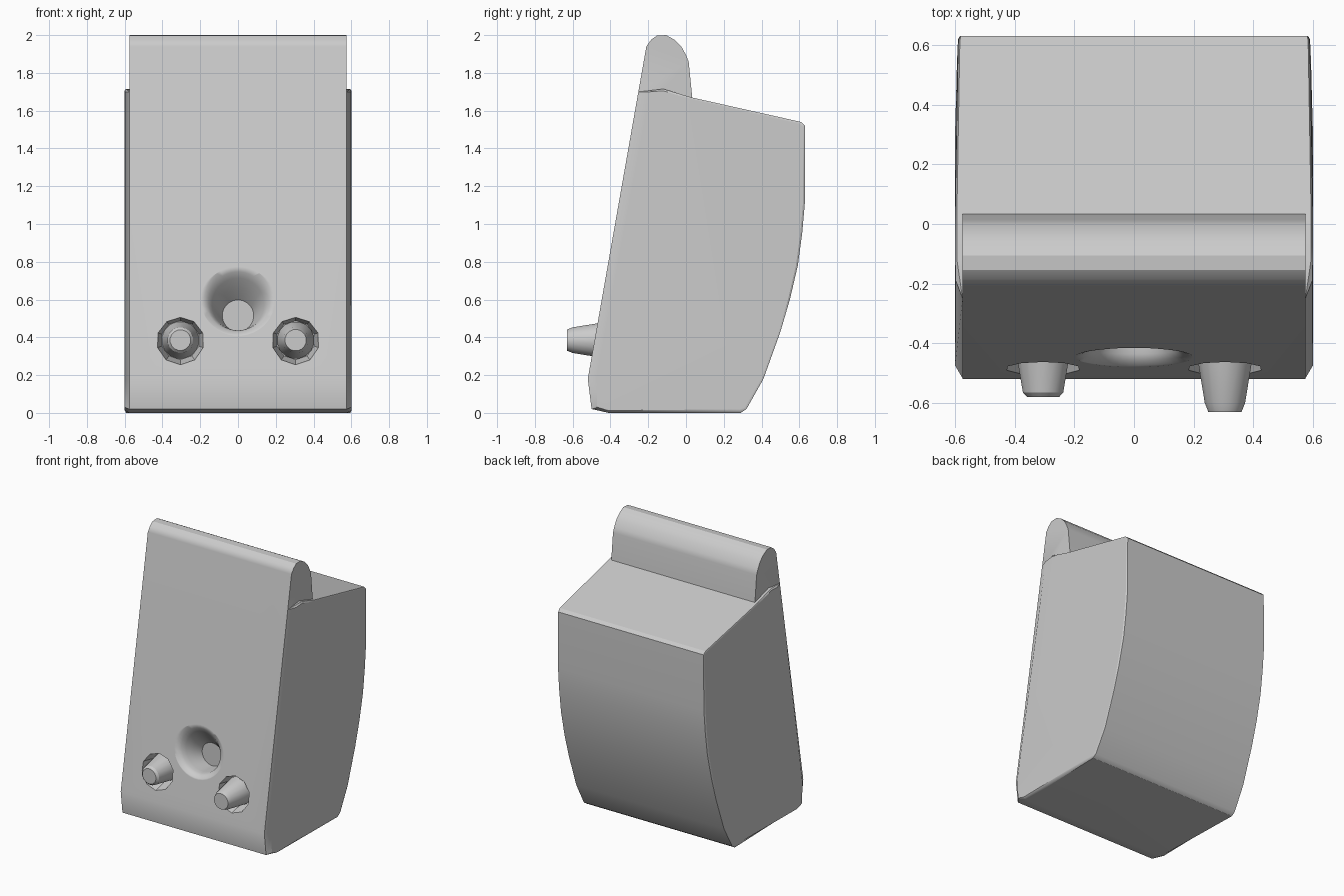
import bpy, bmesh
from math import sin, cos, pi, radians

if "Cube" in bpy.data.objects:
    bpy.data.objects.remove(bpy.data.objects["Cube"])


def loft(name, rings):
    """Closed solid skinned through rings of equal point count."""
    bm = bmesh.new()
    loops = [[bm.verts.new(p) for p in r] for r in rings]
    n = len(loops[0])
    for a, b in zip(loops, loops[1:]):
        for i in range(n):
            j = (i + 1) % n
            bm.faces.new((a[i], a[j], b[j], b[i]))
    bm.faces.new(loops[0])
    bm.faces.new(loops[-1])
    bmesh.ops.recalc_face_normals(bm, faces=bm.faces)
    me = bpy.data.meshes.new(name)
    bm.to_mesh(me)
    bm.free()
    ob = bpy.data.objects.new(name, me)
    bpy.context.collection.objects.link(ob)
    return ob


def circle(x, y, z, r, n, tilt=0.0):
    """Ring facing -y; tilt leans it back along the front slope."""
    return [(x + r * cos(2 * pi * (i + .5) / n),
             y + tilt * r * sin(2 * pi * (i + .5) / n),
             z + r * sin(2 * pi * (i + .5) / n)) for i in range(n)]


def boolean(target, other, op):
    m = target.modifiers.new(op, 'BOOLEAN')
    m.object, m.operation, m.solver = other, op, 'EXACT'
    bpy.context.view_layer.objects.active = target
    bpy.ops.object.modifier_apply(modifier=m.name)
    bpy.data.objects.remove(other)


def smooth(ob, angle=30):
    bpy.ops.object.select_all(action='DESELECT')
    ob.select_set(True)
    bpy.context.view_layer.objects.active = ob
    bpy.ops.object.shade_smooth_by_angle(angle=radians(angle))


SLOPE = 0.31 / 1.76


def front(z):
    return -0.52 + SLOPE * (z - 0.18)


# main body: y, z, then side-face y, z and half width
g = 0.003
prof = [(-0.50 + g, 0.02, -0.47, 0.03, 0.6), (front(0.18) + g, 0.18, -0.475, 0.18, 0.6),
        (front(1.70) + g, 1.70, -0.19, 1.70, 0.598), (-0.12, 1.715, -0.12, 1.705, 0.6),
        (0.03, 1.67, 0.03, 1.66, 0.6), (0.61, 1.54, 0.60, 1.53, 0.59),
        (0.63, 1.52, 0.62, 1.51, 0.588), (0.63, 1.12, 0.62, 1.12, 0.59),
        (0.615, 0.95, 0.605, 0.95, 0.591), (0.592, 0.78, 0.582, 0.78, 0.592),
        (0.55, 0.60, 0.54, 0.60, 0.594), (0.50, 0.43, 0.49, 0.43, 0.595),
        (0.41, 0.18, 0.40, 0.185, 0.597), (0.32, 0.02, 0.31, 0.03, 0.6),
        (0.29, 0.0, 0.285, 0.02, 0.6), (-0.41, 0.0, -0.41, 0.012, 0.6)]
side = lambda s: [(s * w, y, z) for _, _, y, z, w in prof]
inner = lambda s: [(s * (0.575 if y < -0.2 else w - 0.006), y, z) for y, z, _, _, w in prof]
body = loft('body', [side(-1), inner(-1), inner(1), side(1)])

# front panel with rounded top lip
panel = [(-0.50, 0.02), (-0.52, 0.18), (-0.21, 1.94), (-0.185, 1.975), (-0.155, 1.997),
         (-0.105, 2.0), (-0.06, 1.975), (-0.025, 1.94), (0.0, 1.895), (0.014, 1.86),
         (0.038, 1.62), (-0.15, 1.4), (-0.38, 0.18), (-0.40, 0.02)]
boolean(body, loft('front_panel', [[(x, y, z) for y, z in panel] for x in (-0.575, 0.575)]), 'UNION')

# flared hole: depth, centre height, radius
flare = [(-0.02, 0.635, 0.29), (-0.003, 0.62, 0.205), (0.008, 0.605, 0.175), (0.025, 0.592, 0.155),
         (0.055, 0.575, 0.138), (0.11, 0.545, 0.11), (0.17, 0.515, 0.083)]
boolean(body, loft('hole_cutter', [circle(0, front(z) + d, z, r, 40, SLOPE * (1 - k / 6))
                                   for k, (d, z, r) in enumerate(flare)]), 'DIFFERENCE')

# tapered sockets and the buttons standing in them
KZ = 0.385
for x, push, label in ((-0.305, 0.05, 'left'), (0.305, 0.0, 'right')):
    boolean(body, loft('socket_cutter', [circle(x, -0.56, KZ, 0.14, 10), circle(x, -0.48, KZ, 0.125, 10),
                                         circle(x, -0.39, KZ, 0.103, 10)]), 'DIFFERENCE')
    button = loft(label + '_button', [circle(x, y + push, KZ, r, 16) for y, r in
                                      ((-0.42, 0.099), (-0.60, 0.069), (-0.63, 0.057))]
                  if push == 0 else
                  [circle(x, y, KZ, r, 16) for y, r in ((-0.385, 0.1), (-0.565, 0.069), (-0.58, 0.055))])
    smooth(button)

smooth(body)
wn = body.modifiers.new('weighted_normals', 'WEIGHTED_NORMAL')
wn.keep_sharp = True
